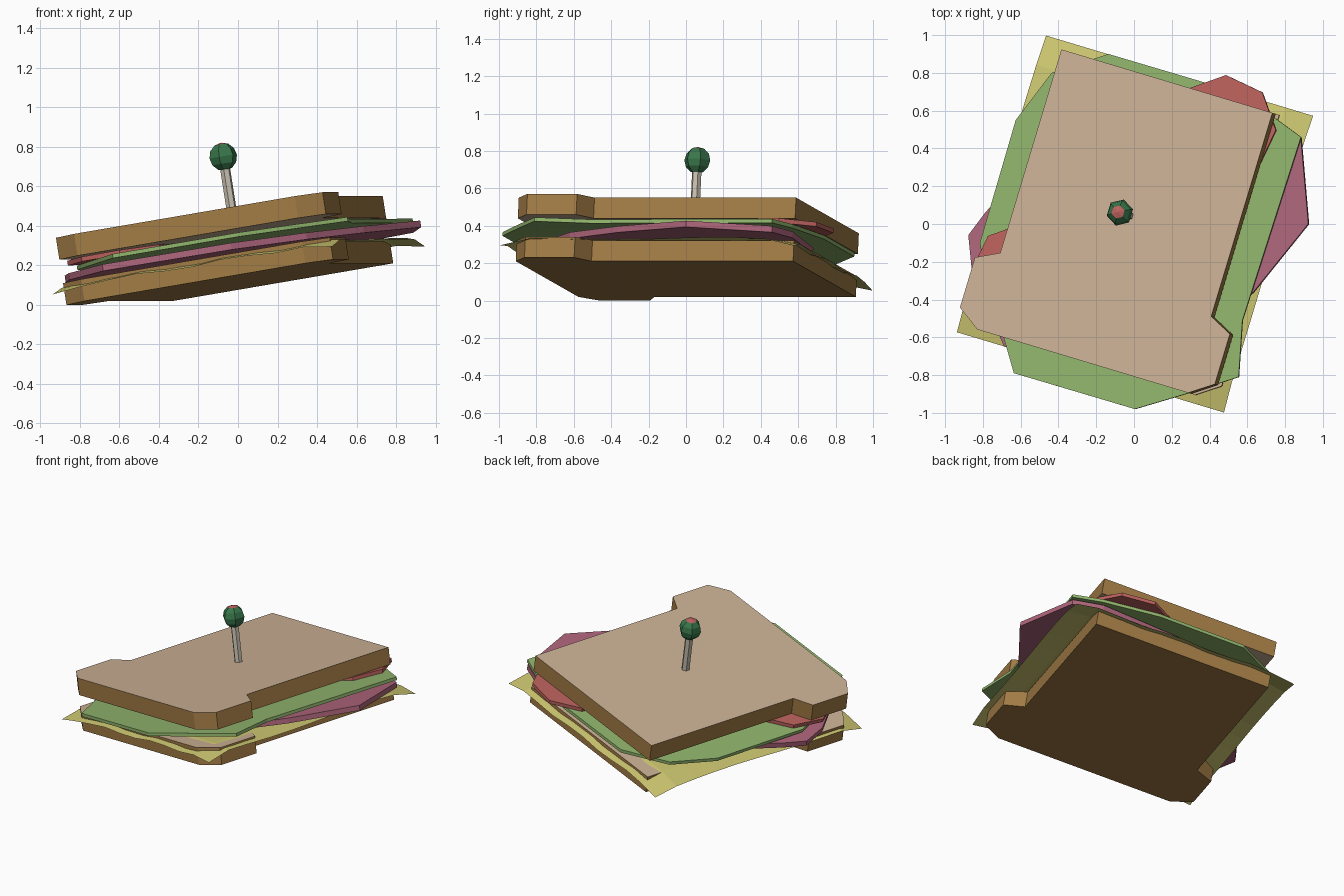
import bpy, bmesh, math
from mathutils import Matrix, Vector

if "Cube" in bpy.data.objects:
    bpy.data.objects.remove(bpy.data.objects["Cube"])

YAW, TILT = math.radians(-16.73), math.radians(9.3)
# Frame of the whole tilted sandwich: layers stack along its local z
FRAME = (Matrix.Translation((0.005, 0, 0.115)) @ Matrix.Rotation(YAW, 4, 'Z')
         @ Matrix.Rotation(-TILT, 4, 'Y'))


def material(name, rgb):
    m = bpy.data.materials.new(name)
    m.diffuse_color = (*rgb, 1)
    m.use_nodes = True
    m.node_tree.nodes["Principled BSDF"].inputs["Base Color"].default_value = m.diffuse_color
    return m


crust = material("crust", (0.36, 0.20, 0.06))
crumb = material("crumb", (0.60, 0.44, 0.30))
yellow = material("cheese_yellow", (0.60, 0.56, 0.16))
green = material("lettuce_green", (0.28, 0.46, 0.15))
pink = material("ham_pink", (0.42, 0.13, 0.20))
red = material("tomato_red", (0.50, 0.12, 0.11))
olive_green = material("olive_green", (0.04, 0.18, 0.07))
wood = material("pick_wood", (0.58, 0.53, 0.44))


def finish(bm, name, *mats):
    bm.transform(FRAME)
    me = bpy.data.meshes.new(name)
    bm.to_mesh(me)
    bm.free()
    ob = bpy.data.objects.new(name, me)
    bpy.context.collection.objects.link(ob)
    for m in mats:
        me.materials.append(m)
    return ob


def on_layer(points, w):
    """Turn plan-view points into sandwich coordinates at layer height w."""
    out = []
    for x, y in points:
        p = Matrix.Rotation(-YAW, 2) @ Vector((x, y))
        out.append(((p.x + math.sin(TILT) * w) / math.cos(TILT), p.y))
    return out


def slab(name, outline, w0, w1, *mats, top=0, bottom=0):
    bm = bmesh.new()
    lo = [bm.verts.new((x, y, w0)) for x, y in outline]
    hi = [bm.verts.new((x, y, w1)) for x, y in outline]
    n = len(lo)
    bm.faces.new(hi).material_index = top
    bm.faces.new(lo[::-1]).material_index = bottom
    for i in range(n):
        j = (i + 1) % n
        bm.faces.new((lo[i], lo[j], hi[j], hi[i]))
    bmesh.ops.recalc_face_normals(bm, faces=bm.faces)
    return finish(bm, name, *mats)


# Bread slices: mirrored half outline with a wider crown
half = [(0.714, -0.69), (0.714, -0.413), (0.591, -0.352), (0.591, 0.773)]
half = [(0.591, -0.775)] + half
bread = half + [(-x, y) for x, y in reversed(half)]
slab("bottom_bread", bread, 0, 0.112, crust, crumb, top=1)
slab("top_bread", bread, 0.2325, 0.3445, crust, crumb, top=1, bottom=1)

# Cheese sheet: thin grid drooping over the bread edges
bm = bmesh.new()
bmesh.ops.create_grid(bm, x_segments=10, y_segments=10, size=1)
for v in bm.verts:
    a, b = v.co.x, v.co.y
    side = max(0, abs(a) - 0.78) / 0.22
    end = max(0, abs(b) - 0.78) / 0.22
    ripple = 0.008 * math.sin(9 * a + 4 * b) * max(side, end)
    drop = 0.024 * side + 0.038 * end + ripple * (1 - side * end)
    v.co = (0.010 + 0.748 * a, 0.82 * b, 0.120 - drop)
finish(bm, "cheese", yellow)

# Ham slice
ham = [(0.92, 0), (0.88, 0.46), (0.72, 0.57), (0.2, 0.68), (-0.42, 0.48),
       (-0.79, 0.06), (-0.88, -0.06), (-0.86, -0.26), (-0.69, -0.65),
       (-0.04, -0.78), (0.34, -0.62), (0.63, -0.36)]
slab("ham", on_layer(ham, 0.15), 0.132, 0.166, pink)

# Lettuce leaf
leaf = [(0.88, 0.46), (0.73, 0.57), (0.40, 0.74), (-0.14, 0.90), (-0.44, 0.80),
        (-0.63, 0.55), (-0.82, -0.10), (-0.80, -0.22), (-0.70, -0.58),
        (-0.64, -0.79), (0, -0.98), (0.27, -0.90), (0.55, -0.81), (0.57, -0.51)]
slab("lettuce", on_layer(leaf, 0.195), 0.182, 0.203, green)

# Tomato slices
for i, (cx, cy) in enumerate([(0.47, 0.51), (-0.59, -0.27)]):
    ring = [(cx + 0.278 * math.cos(k * math.pi / 4 - 0.05),
             cy + 0.278 * math.sin(k * math.pi / 4 - 0.05)) for k in range(8)]
    slab(f"tomato_{i + 1}", on_layer(ring, 0.215), 0.205, 0.229, red)

# Cocktail pick
bm = bmesh.new()
bmesh.ops.create_cone(bm, cap_ends=True, segments=6, radius1=0.026, radius2=0.026,
                      depth=0.52, matrix=Matrix.Translation((0.01, 0.035, 0.35)))
finish(bm, "pick", wood)

# Olive with red filling at its tip
bm = bmesh.new()
bmesh.ops.create_uvsphere(bm, u_segments=6, v_segments=6, radius=0.072)
for f in bm.faces:
    f.material_index = int(f.calc_center_median().z > 0.062)
bm.transform(Matrix.Translation((0.01, 0.035, 0.642)))
finish(bm, "olive", olive_green, red)
